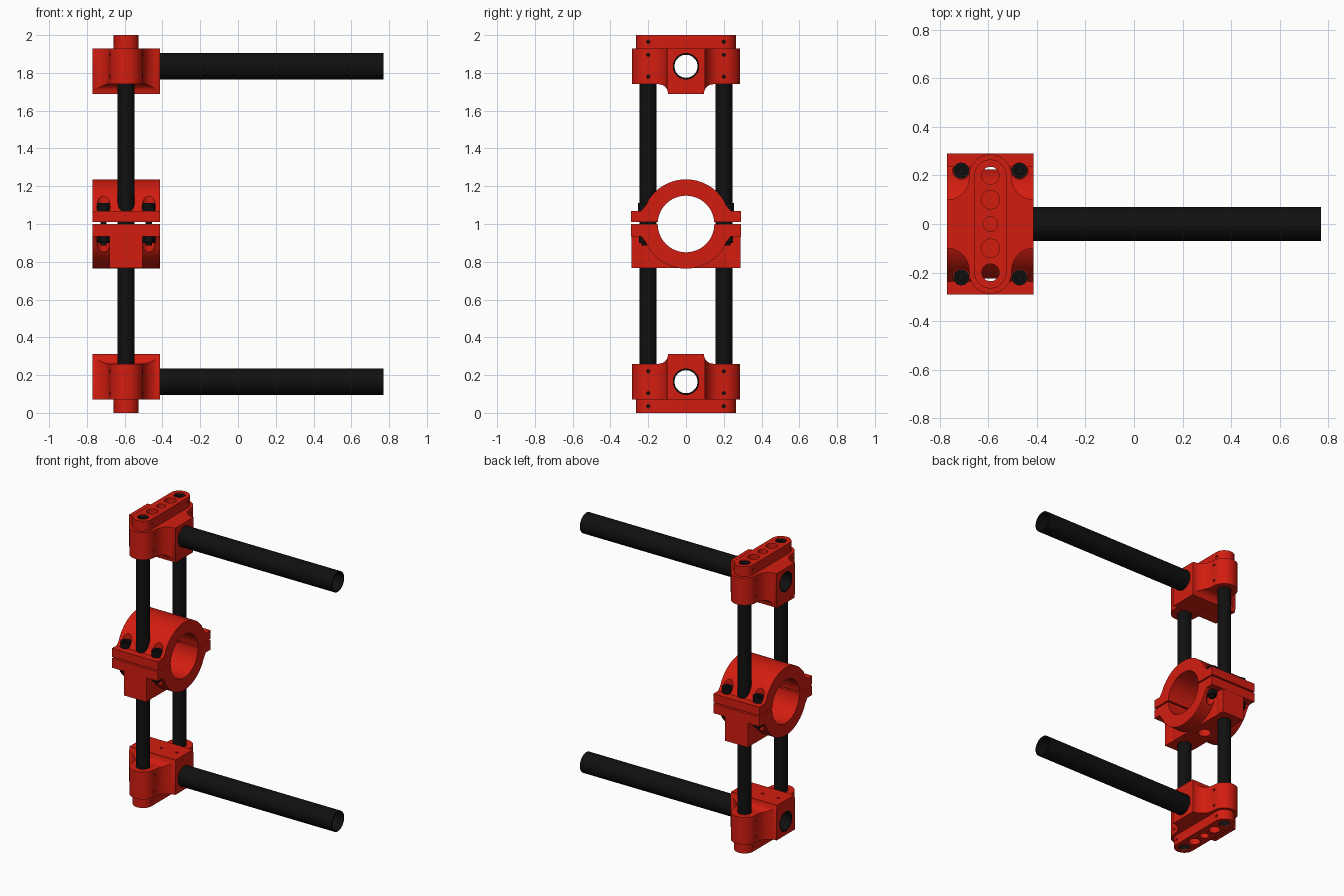
import bpy, bmesh
from math import sin, cos, radians

if "Cube" in bpy.data.objects:
    bpy.data.objects.remove(bpy.data.objects["Cube"])

CX = -0.592          # centre of the upright assembly
ROD_Y, BOLT_Y, BOLT_X = 0.2, 0.22, 0.12


def material(name, rgb):
    m = bpy.data.materials.new(name)
    m.diffuse_color = (*rgb, 1)
    m.use_nodes = True
    m.node_tree.nodes["Principled BSDF"].inputs["Base Color"].default_value = m.diffuse_color
    return m


RED = material("red", (0.65, 0.012, 0.005))
BLACK = material("black", (0.005, 0.005, 0.005))


def arc(cx, cy, r, a0, a1, n=12):
    return [(cx + r * cos(radians(a0 + (a1 - a0) * i / n)),
             cy + r * sin(radians(a0 + (a1 - a0) * i / n))) for i in range(n + 1)]


def circle(cx, cy, r, n=40):
    return arc(cx, cy, r, 0, 360, n)[:-1]


def prism(name, loops, axis, lo, hi, mat=RED):
    """Extrude a profile along x or z; a second loop makes it a tube."""
    def place(p, h):
        return (h, p[0], p[1]) if axis == 'x' else (p[0], p[1], h)
    bm = bmesh.new()
    rings = [[[bm.verts.new(place(p, h)) for p in loop] for h in (lo, hi)] for loop in loops]
    for a, b in rings:
        for i in range(len(a)):
            j = (i + 1) % len(a)
            bm.faces.new((a[i], a[j], b[j], b[i]))
    for end in (0, 1):
        if len(rings) == 1:
            bm.faces.new(rings[0][end])
        else:
            o, q = rings[0][end], rings[1][end]
            for i in range(len(o)):
                j = (i + 1) % len(o)
                bm.faces.new((o[i], o[j], q[j], q[i]))
    bmesh.ops.recalc_face_normals(bm, faces=bm.faces)
    me = bpy.data.meshes.new(name)
    bm.to_mesh(me)
    bm.free()
    me.materials.append(mat)
    ob = bpy.data.objects.new(name, me)
    bpy.context.collection.objects.link(ob)
    return ob


def combine(ob, others, op='DIFFERENCE'):
    for c in others:
        m = ob.modifiers.new("bool", 'BOOLEAN')
        m.operation, m.solver, m.object = op, 'EXACT', c
    dg = bpy.context.evaluated_depsgraph_get()
    me = bpy.data.meshes.new_from_object(ob.evaluated_get(dg))
    ob.modifiers.clear()
    ob.data = me
    for c in others:
        bpy.data.objects.remove(c)


def hole(axis, u, v, r, lo, hi, n=40):
    return prism("cutter", [circle(u, v, r, n)], axis, lo, hi)


def stadium(r):
    return arc(CX, ROD_Y, r, 0, 180, 20) + arc(CX, -ROD_Y, r, 180, 360, 20)


def mirror_y(half):
    return half + [(-y, z) for y, z in reversed(half)]


# Plan outline of an end block: box centre, concave fillets, round rod ends
quad = [(0.178, 0.1)] + arc(0.178, 0.19, 0.09, 270, 180, 8)[1:] + arc(0, ROD_Y, 0.087, 0, 90, 10)[1:]
right = [(x, -y) for x, y in reversed(quad)] + quad
plan = [(CX + x, y) for x, y in right] + [(CX - x, y) for x, y in reversed(right[1:-1])]

for label, top in (("upper", True), ("lower", False)):
    def Z(z):
        return z if top else 2 - z
    tz = Z(1.835)
    # End block holding both rods and the arm
    block = prism(label + "_block", [plan], 'z', Z(1.6), Z(1.93))
    side = mirror_y([(0.3, Z(1.96)), (0.3, Z(1.74))]
                    + [(y, Z(z)) for y, z in arc(0.145, 1.69, 0.05, 90, 180, 8)]
                    + [(0.095, Z(1.688))])
    combine(block, [prism("cutter", [side], 'x', -1, 0)], 'INTERSECT')
    cuts = [hole('x', 0, tz, 0.0695, -1, 0)]
    for s in (1, -1):
        cuts.append(hole('z', CX, s * ROD_Y, 0.0445, 0, 2))
        cuts += [hole('x', s * ROD_Y, Z(z), 0.009, -1, 0, 10) for z in (1.895, 1.78)]
    cuts += [hole('z', CX + x, 0, 0.009, Z(1.66), Z(1.75), 10) for x in (-0.12, 0, 0.12)]
    combine(block, cuts)
    # Slotted end cap, bored from inside for the rod ends
    cap = prism(label + "_cap", [stadium(0.066)], 'z', Z(1.93), Z(2.0))
    cuts = [hole('z', CX, y, r, Z(1.9), Z(2.1))
            for y, r in ((0, 0.03), (0.1, 0.038), (-0.1, 0.038), (0.2, 0.036), (-0.2, 0.036))]
    for s in (1, -1):
        cuts.append(hole('z', CX, s * ROD_Y, 0.0445, Z(1.9), Z(1.994)))
        cuts.append(hole('x', s * ROD_Y, Z(1.965), 0.009, -1, 0, 10))
    combine(cap, cuts)
    # Long hollow arm
    prism(label + "_arm", [circle(0, tz, 0.07), circle(0, tz, 0.061)], 'x', -0.769, 0.77, BLACK)

# Upright hollow rods, with the clamp ring crossing their bores
for s, n in ((1, "back"), (-1, "front")):
    prism(n + "_rod", [circle(CX, s * ROD_Y, 0.045), circle(CX, s * ROD_Y, 0.037)],
          'z', 0.006, 1.994, BLACK)
    core = prism(n + "_clamp_core", [circle(CX, s * ROD_Y, 0.0365)], 'z', 1.01, 1.3)
    combine(core, [hole('x', 0, 1.0, 0.226, -1, 0, 64)], 'INTERSECT')

# Two-part ring clamp in the middle
X0, X1 = CX - 0.178, CX + 0.178
half = [(0.29, 1.01), (0.29, 1.07), (0.237, 1.07), (0.212, 1.1)] + arc(0, 1.0, 0.236, 32, 90, 20)[:-1]
low = [(y, 2 - z) for y, z in half]
low[:3] = [(0.29, 1.0), (0.29, 0.935), (0.237, 0.935)]
upper = prism("upper_clamp", [mirror_y(half)], 'x', X0, X1)
lower = prism("lower_clamp", [mirror_y(low)], 'x', X0, X1)
# Solid foot through which the rods pass
foot = prism("foot", [mirror_y([(0.289, 0.766), (0.289, 0.99)])], 'x', CX - 0.087, CX + 0.087)
combine(lower, [foot], 'UNION')

for part, lo, hi in ((upper, 1.07, 1.3), (lower, 0.7, 0.935)):
    cuts = [hole('x', 0, 1.0, 0.15, -1, 0, 64)]
    for s in (1, -1):
        cuts.append(hole('z', CX, s * ROD_Y, 0.0445, 0.5, 1.5))
        for t in (1, -1):
            cuts.append(hole('z', CX + t * BOLT_X, s * BOLT_Y, 0.036, lo, hi, 24))
    if part is lower:
        cuts.append(hole('z', CX, 0, 0.042, 0.7, 0.9))
    combine(part, cuts)

# Clamp bolts with heads above and nuts below
for s in (1, -1):
    for t in (1, -1):
        x, y = CX + t * BOLT_X, s * BOLT_Y
        prism("bolt_head", [circle(x, y, 0.033, 24), circle(x, y, 0.016, 24)], 'z', 1.07, 1.11, BLACK)
        prism("bolt_shank", [circle(x, y, 0.0165, 20)], 'z', 0.885, 1.09, BLACK)
        prism("bolt_nut", [circle(x, y, 0.033, 6)], 'z', 0.9, 0.935, BLACK)

# Smooth the round surfaces, keep the edges crisp
bpy.ops.object.select_all(action='DESELECT')
for ob in bpy.context.scene.objects:
    ob.select_set(True)
    bpy.context.view_layer.objects.active = ob
bpy.ops.object.shade_smooth_by_angle(angle=radians(30))
